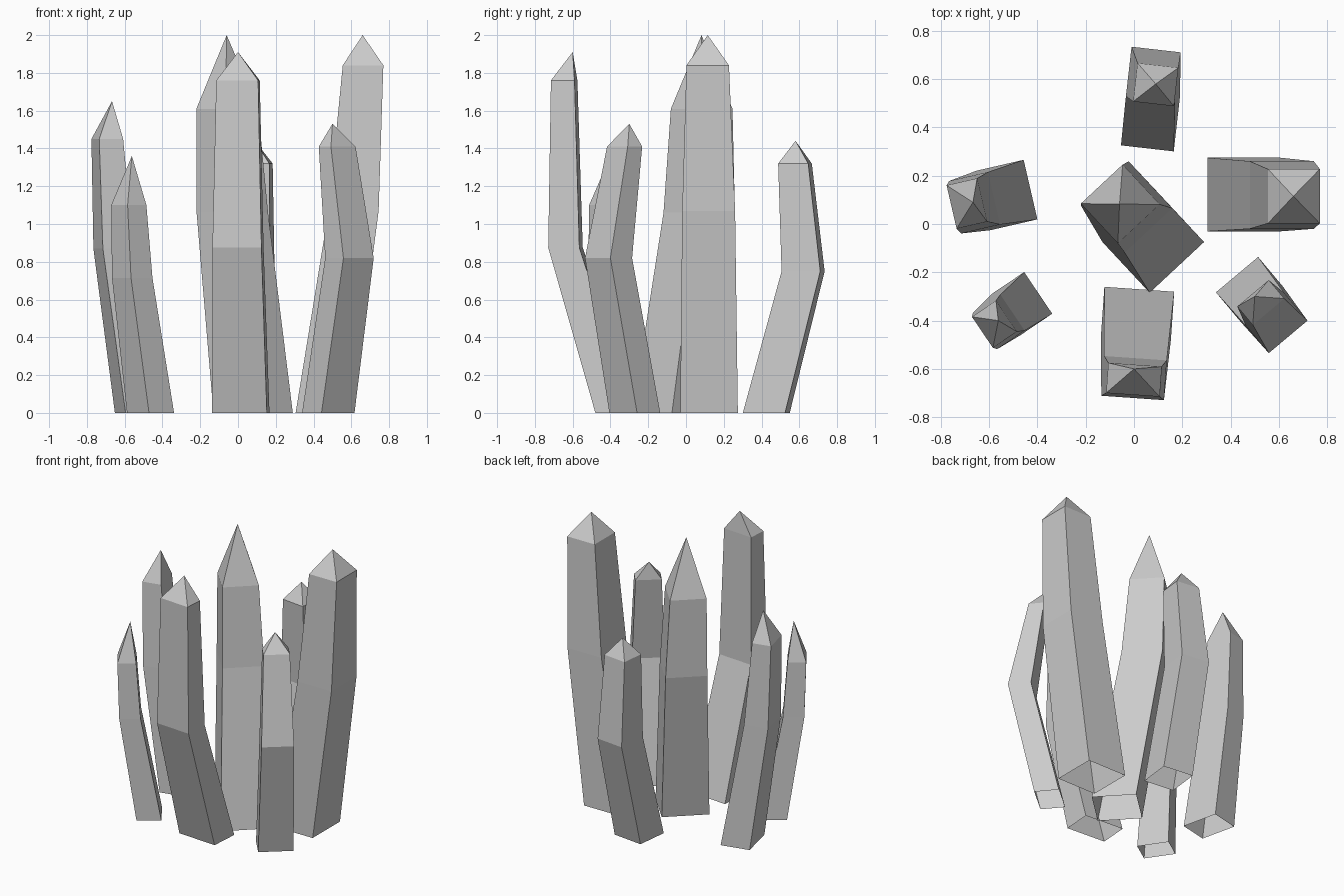
import bpy, bmesh
from math import cos, sin, radians

if "Cube" in bpy.data.objects:
    bpy.data.objects.remove(bpy.data.objects["Cube"])


def ring(bm, angle, z, cx, cy, w, d):
    """Rotated rectangle of vertices at height z."""
    c, s = cos(radians(angle)), sin(radians(angle))
    return [bm.verts.new((cx + i * w / 2 * c - j * d / 2 * s,
                          cy + i * w / 2 * s + j * d / 2 * c, z))
            for i, j in ((-1, -1), (1, -1), (1, 1), (-1, 1))]


def crystal(name, angle, base, bend, shoulder, apex):
    """Four-sided bent shaft, open at the bottom, with a pointed tip.
    Each ring is (z, centre x, centre y, width, depth)."""
    bm = bmesh.new()
    rings = [ring(bm, angle, *r) for r in (base, bend, shoulder)]
    tip = bm.verts.new(apex)
    for k in range(4):
        n = (k + 1) % 4
        for lo, hi in zip(rings, rings[1:]):
            bm.faces.new((lo[k], lo[n], hi[n], hi[k]))
        bm.faces.new((rings[-1][k], rings[-1][n], tip))
    mesh = bpy.data.meshes.new(name)
    bm.to_mesh(mesh)
    bm.free()
    bpy.context.collection.objects.link(bpy.data.objects.new(name, mesh))


# Tall crystal in the middle
crystal("centre_crystal", 43, (0, .08, -.075, .308, .286),
        (1.06, -.03, .07, .27, .265), (1.61, -.057, .083, .237, .225),
        (-.06, .082, 2.0))

# Ring of crystals leaning outward
crystal("front_crystal", -4, (0, .015, -.37, .29, .20),
        (.875, 0, -.638, .26, .165), (1.76, 0, -.645, .222, .125),
        (0, -.60, 1.91))
crystal("front_right_crystal", 40, (0, .478, -.271, .228, .16),
        (.82, .59, -.41, .209, .15), (1.41, .525, -.325, .17, .10),
        (.50, -.30, 1.53))
crystal("right_crystal", 0, (0, .455, .122, .30, .305),
        (1.07, .612, .12, .265, .28), (1.84, .662, .115, .215, .225),
        (.66, .115, 2.0))
crystal("back_crystal", -6.5, (0, .068, .425, .22, .225),
        (.75, .08, .62, .205, .206), (1.32, .09, .577, .17, .16),
        (.09, .58, 1.44))
crystal("left_crystal", 13, (0, -.526, .12, .20, .253),
        (.87, -.66, .088, .165, .223), (1.45, -.692, .085, .13, .184),
        (-.667, .09, 1.65))
crystal("front_left_crystal", 34, (0, -.463, -.33, .16, .208),
        (.715, -.56, -.405, .137, .18), (1.10, -.578, -.415, .12, .155),
        (-.562, -.40, 1.36))
